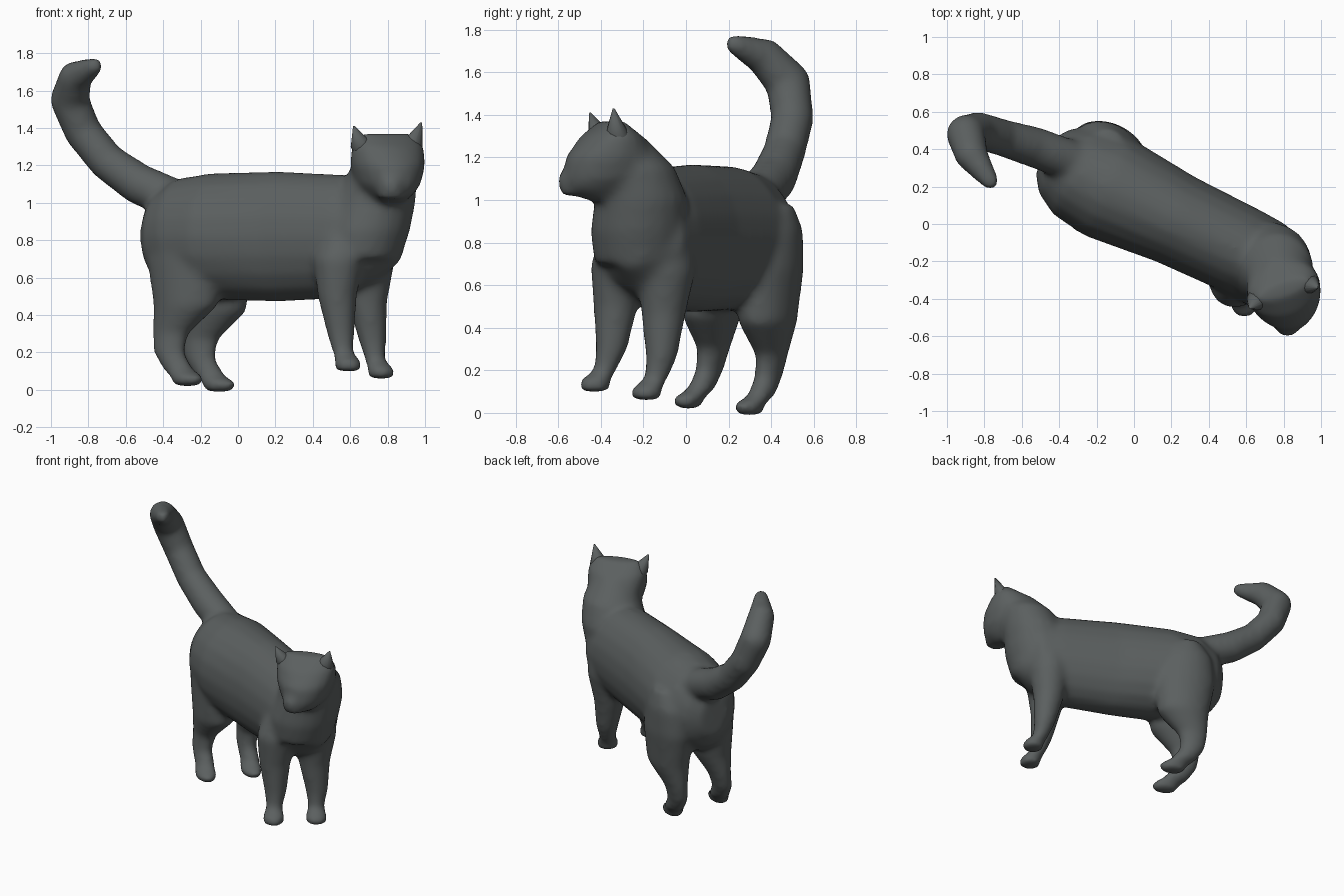
import bpy, bmesh, math
from mathutils import Vector

cube = bpy.data.objects.get("Cube")
if cube:
    bpy.data.objects.remove(cube, do_unlink=True)

# One dark grey coat colour
fur = bpy.data.materials.new("dark grey fur")
fur.use_nodes = True
coat = (.105, .116, .116, 1)
fur.diffuse_color = coat
shader = fur.node_tree.nodes["Principled BSDF"]
shader.inputs["Base Color"].default_value = coat
shader.inputs["Roughness"].default_value = .8

# The body walks diagonally while the head turns to the front
UP = Vector((0, 0, 1))
ALONG = Vector((.9, -.43, 0)).normalized()
SIDE = UP.cross(ALONG)
FACE = Vector((.34, -.94, 0)).normalized()
EAR_LINE = UP.cross(FACE)
TAIL_SIDE = Vector((.55, .73, .46)).normalized()


def loft(bm, rings, axis_a, axis_b, sides=20):
    """Skin ellipses, each a centre and two radii, into a closed tube."""
    loops = []
    for centre, radius_a, radius_b in rings:
        angles = [math.tau * k / sides for k in range(sides)]
        loops.append([bm.verts.new(centre + axis_a * radius_a * math.cos(angle)
                                   + axis_b * radius_b * math.sin(angle))
                      for angle in angles])
    for low, high in zip(loops, loops[1:]):
        for k in range(sides):
            bm.faces.new((low[k - 1], low[k], high[k], high[k - 1]))
    bm.faces.new(loops[0])
    bm.faces.new(loops[-1])


def limb(bm, points, axis_a, axis_b, stretch=1, step=(0, 0, 0)):
    """Loft along points (x, y, z, radius); a step fades towards the top."""
    rings = [(Vector((x, y, z)) + Vector(step) * (1 - z / 5), radius * stretch, radius)
             for x, y, z, radius in points]
    loft(bm, rings, axis_a, axis_b)


def tail_tube(bm, points):
    """Chain of short tubes with a ball at every joint."""
    for first, last in zip(points, points[1:]):
        run = (Vector(last[:3]) - Vector(first[:3])).normalized()
        across = (TAIL_SIDE - run * TAIL_SIDE.dot(run)).normalized()
        limb(bm, (first, last), across, run.cross(across))
    for x, y, z, radius in points:
        ball = bmesh.ops.create_icosphere(bm, subdivisions=3, radius=radius)
        bmesh.ops.translate(bm, verts=ball["verts"], vec=(x, y, z))


def finish(bm, name):
    bmesh.ops.recalc_face_normals(bm, faces=bm.faces)
    mesh = bpy.data.meshes.new(name)
    bm.to_mesh(mesh)
    bm.free()
    mesh.materials.append(fur)
    for face in mesh.polygons:
        face.use_smooth = True
    obj = bpy.data.objects.new(name, mesh)
    bpy.context.collection.objects.link(obj)
    return obj


cat = bmesh.new()

# Torso from rump to chest: distance, half width, half height
rump = Vector((-.5, .37, .82))
torso = [(.02, .1, .14), (.08, .19, .23), (.2, .26, .31), (.4, .29, .34),
         (.8, .25, .35), (1.2, .24, .33), (1.36, .23, .25), (1.5, .1, .14)]
loft(cat, [(rump + ALONG * run, width, height) for run, width, height in torso],
     SIDE, UP)

# Neck
limb(cat, [(.66, -.22, .7, .21), (.69, -.22, .85, .23), (.73, -.21, 1, .22),
           (.77, -.24, 1.15, .19), (.79, -.32, 1.3, .12)], ALONG, SIDE)

# Head from chin to crown: height, half depth, half width
skull = [(1, .13, .08), (1.05, .22, .13), (1.1, .23, .17),
         (1.2, .22, .2), (1.3, .14, .2), (1.37, .04, .15)]
loft(cat, [(Vector((.8, -.35, height)), depth, width) for height, depth, width in skull],
     FACE, EAR_LINE)

# Muzzle
limb(cat, [(.82, -.52, 1.02, .07), (.82, -.53, 1.1, .075), (.81, -.49, 1.2, .06)],
     FACE, EAR_LINE)

# Front legs, the left one a step ahead of the right
front_leg = [(.59, -.43, .1, .07), (.59, -.43, .15, .075), (.56, -.38, .2, .055),
             (.55, -.35, .3, .075), (.53, -.33, .5, .105), (.54, -.31, .7, .14),
             (.56, -.28, .85, .11), (.59, -.25, 1, .04)]
for step in ((0, 0, 0), (.18, .25, -.04)):
    limb(cat, front_leg, ALONG, SIDE, step=step)

# Hind legs, deeper than wide
hind_leg = [(-.27, .01, .02, .055), (-.27, .01, .07, .068), (-.32, .07, .11, .06),
            (-.37, .11, .2, .06), (-.36, .13, .3, .07), (-.28, .12, .45, .125),
            (-.28, .14, .7, .15), (-.28, .18, .88, .12), (-.26, .22, 1, .05)]
for step in ((0, 0, 0), (.17, .29, -.03)):
    limb(cat, hind_leg, ALONG, SIDE, stretch=1.45, step=step)

# Raised tail with a curled tip
tail_tube(cat, [(-.34, .34, 1.02, .11), (-.53, .41, 1.1, .11), (-.7, .46, 1.22, .1),
                (-.83, .5, 1.38, .1), (-.9, .48, 1.55, .105), (-.87, .37, 1.67, .09),
                (-.77, .23, 1.73, .05)])

# Fuse the parts into one smooth skin
skin = finish(cat, "cat_body")
fuse = skin.modifiers.new("fuse", 'REMESH')
fuse.mode = 'VOXEL'
fuse.voxel_size = .018
fuse.use_smooth_shade = True
relax = skin.modifiers.new("relax", 'SMOOTH')
relax.factor = .5
relax.iterations = 16

# Pointed ears, rooted inside the skull
for name, root, base, tip in (
        ("right_ear", (.71, -.38, 1.2), (.67, -.4, 1.3), (.62, -.45, 1.41)),
        ("left_ear", (.89, -.33, 1.2), (.92, -.32, 1.3), (.98, -.34, 1.43))):
    ear = bmesh.new()
    loft(ear, [(Vector(root), .05, .06), (Vector(base), .06, .07),
               (Vector(tip), .004, .005)], FACE, EAR_LINE, sides=12)
    finish(ear, name)
